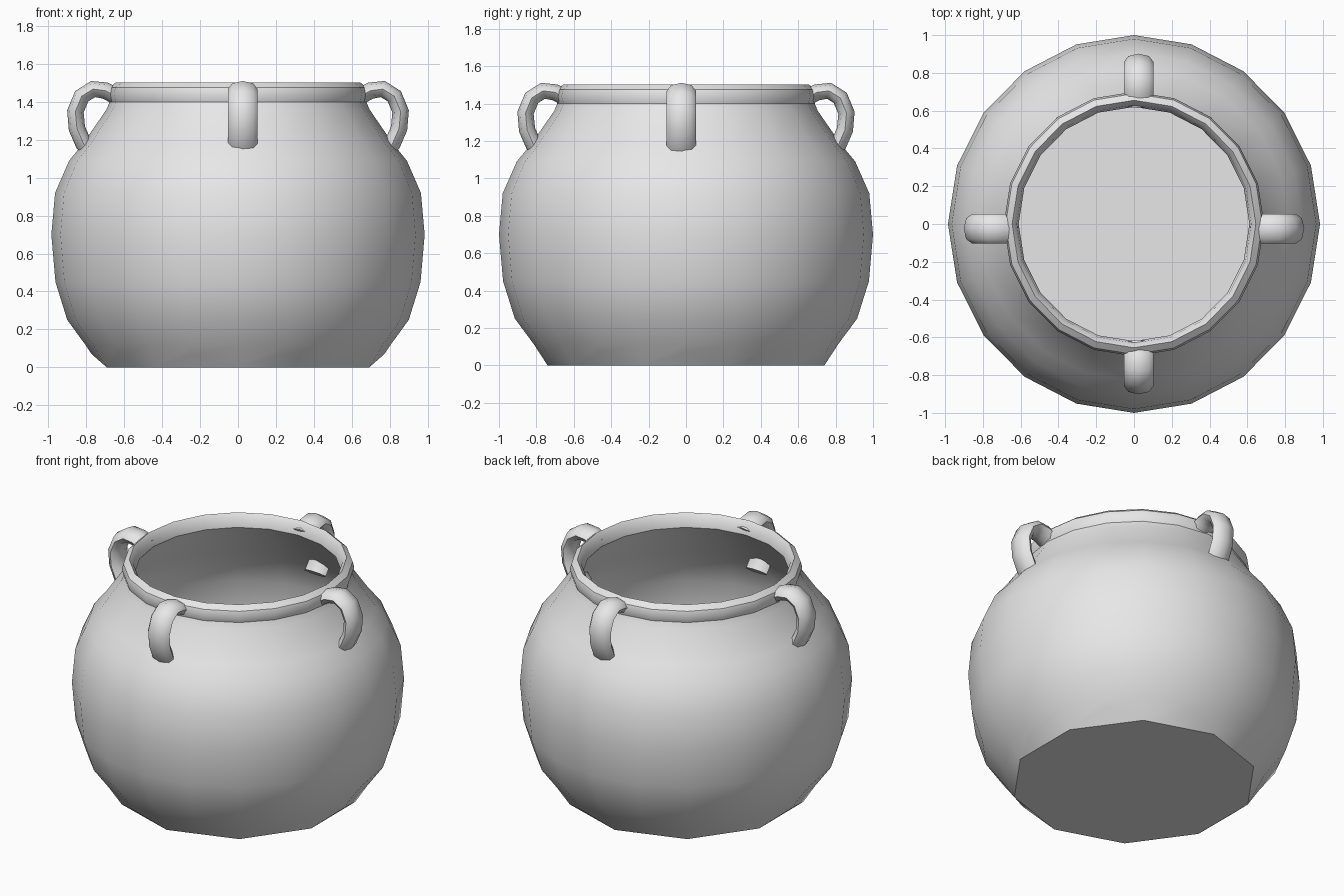
import bpy, bmesh, math
from mathutils import Vector

if "Cube" in bpy.data.objects:
    bpy.data.objects.remove(bpy.data.objects["Cube"], do_unlink=True)

SIDES = 20

clay = bpy.data.materials.new("light_grey")
clay.use_nodes = True
clay.diffuse_color = (0.8, 0.8, 0.8, 1)
clay.node_tree.nodes["Principled BSDF"].inputs["Base Color"].default_value = clay.diffuse_color


def finish(name, bm, angle):
    bmesh.ops.recalc_face_normals(bm, faces=bm.faces)
    mesh = bpy.data.meshes.new(name)
    bm.to_mesh(mesh)
    bm.free()
    mesh.materials.append(clay)
    obj = bpy.data.objects.new(name, mesh)
    bpy.context.collection.objects.link(obj)
    bpy.ops.object.select_all(action="DESELECT")
    obj.select_set(True)
    bpy.context.view_layer.objects.active = obj
    bpy.ops.object.shade_smooth_by_angle(angle=math.radians(angle))
    return obj


def skin(bm, rings):
    """Join successive rings of points with quads."""
    verts = [[bm.verts.new(p) for p in ring] for ring in rings]
    for a, b in zip(verts, verts[1:]):
        for i in range(len(a)):
            j = (i + 1) % len(a)
            bm.faces.new((a[i], a[j], b[j], b[i]))
    return verts


def circle(r, z):
    steps = [math.tau * i / SIDES for i in range(SIDES)]
    return [Vector((0.985 * r * math.cos(a), r * math.sin(a), z)) for a in steps]


# Pot: outer wall, rolled lip, then inner wall down to the floor
outer = [(0.815, 0.115), (0.915, 0.25), (0.978, 0.45), (1.0, 0.70),
         (0.98, 0.92), (0.905, 1.09), (0.83, 1.18), (0.705, 1.36)]
lip = [(0.688, 1.40), (0.70, 1.44), (0.69, 1.475), (0.655, 1.503),
       (0.63, 1.475), (0.62, 1.42)]
inner = [(r - 0.035, z) for r, z in reversed(outer)] + [(0.70, 0.03)]

# The foot alternates between floor corners and raised notches
corner, notch = circle(0.74, 0), circle(0.785, 0.07)
foot = [corner[i] if i % 2 else notch[i] for i in range(SIDES)]

bm = bmesh.new()
rings = skin(bm, [foot] + [circle(r, z) for r, z in outer + lip + inner])
base = rings[0]
bm.faces.new(base[1::2])
for i in range(0, SIDES, 2):
    bm.faces.new((base[i - 1], base[i], base[i + 1]))
bm.faces.new(rings[-1])
finish("pot", bm, 33)

# Handles: an oval section swept along an arch from lip to shoulder
arch = [Vector(p) for p in ((0.635, 1.425), (0.70, 1.46), (0.765, 1.468), (0.825, 1.43),
                            (0.858, 1.35), (0.85, 1.26), (0.815, 1.18), (0.765, 1.12))]


def add_handle(name, quarter):
    out = Vector((round(math.cos(quarter * math.pi / 2)), round(math.sin(quarter * math.pi / 2)), 0))
    side = Vector((-out.y, out.x, 0))
    shift = Vector((0.025 * abs(out.y), -0.025 * abs(out.x), 0))
    sections = []
    for i, p in enumerate(arch):
        along = (arch[min(i + 1, len(arch) - 1)] - arch[max(i - 1, 0)]).normalized()
        centre = out * p.x + Vector((0, 0, p.y)) + shift
        normal = out * -along.y + Vector((0, 0, along.x))
        sections.append([centre + side * 0.078 * math.cos(a) + normal * 0.044 * math.sin(a)
                         for a in (math.tau * k / 8 for k in range(8))])
    bm = bmesh.new()
    ends = skin(bm, sections)
    bm.faces.new(ends[0])
    bm.faces.new(ends[-1])
    finish(name, bm, 62)


for quarter, name in enumerate(("left_handle", "back_handle", "right_handle", "front_handle")):
    add_handle(name, quarter)
